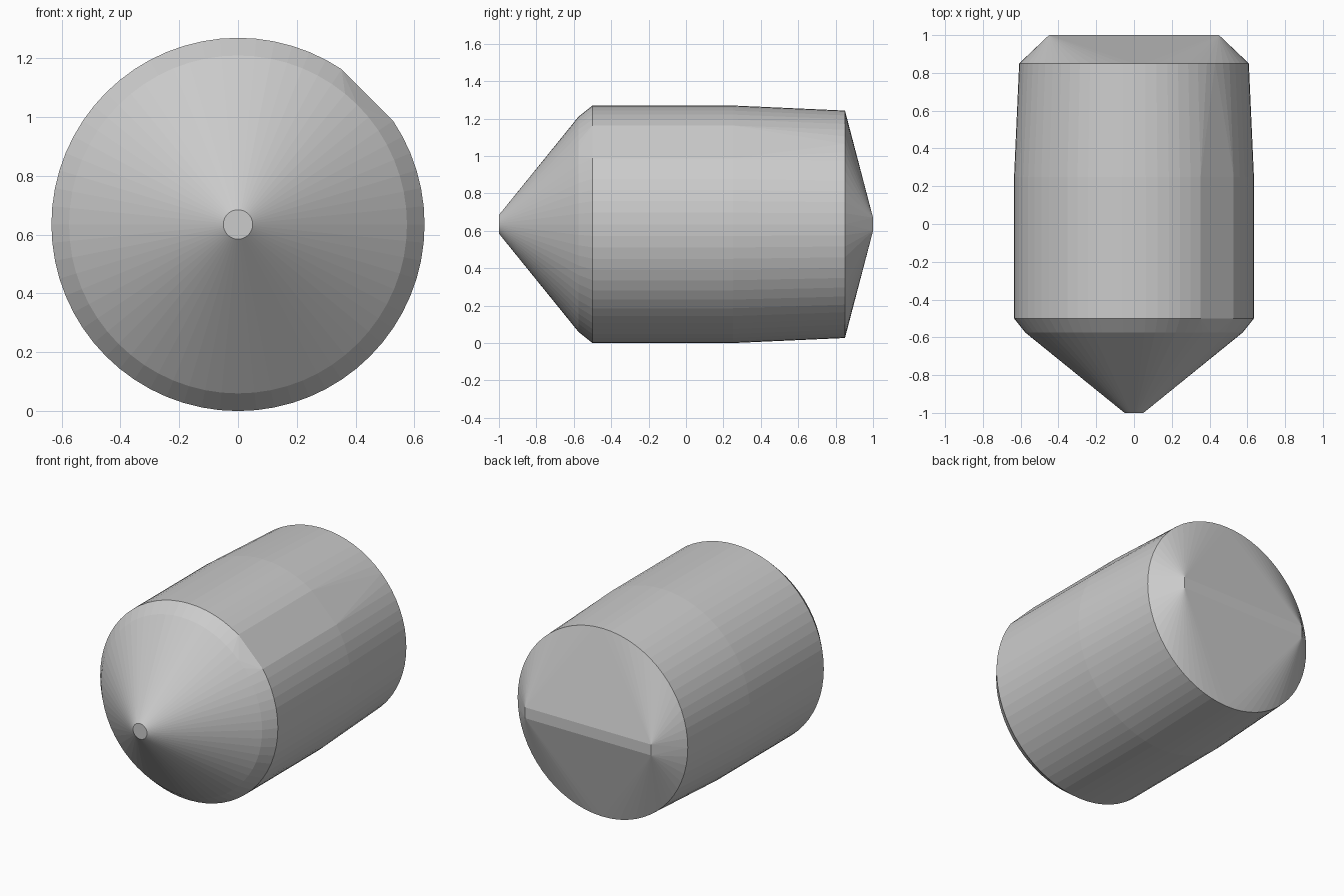
import bpy, bmesh, math
from mathutils import Vector

cube = bpy.data.objects.get("Cube")
if cube:
    bpy.data.objects.remove(cube, do_unlink=True)

SIDES = 64
RADIUS = 0.635
FLAT = range(7, 10)   # ring corners left out to form the long flat

bm = bmesh.new()


def add_ring(radius, y, skip=()):
    """Ring of points around the y axis, with optional corners left out."""
    for i in range(SIDES):
        if i not in skip:
            a = math.tau * i / SIDES
            bm.verts.new((radius * math.cos(a), y, RADIUS + radius * math.sin(a)))


# Pointed nose
add_ring(0.05, -1.0)
add_ring(0.575, -0.575)

# Barrel with one flat on its upper left side
add_ring(RADIUS, -0.5, FLAT)
add_ring(RADIUS, 0.25, FLAT)

# Slight taper to the rear rim
add_ring(0.608, 0.85)

# Narrow chisel ridge across the back
for x in (-0.45, 0.45):
    for z in (-0.035, 0.035):
        bm.verts.new(Vector((x, 1.0, RADIUS + z)))

# Skin the convex body and merge its coplanar panels
hull = bmesh.ops.convex_hull(bm, input=bm.verts[:])
loose = [v for v in bm.verts if not v.link_faces]
bmesh.ops.delete(bm, geom=loose, context='VERTS')
bmesh.ops.dissolve_limit(bm, angle_limit=math.radians(0.1),
                         verts=bm.verts[:], edges=bm.edges[:])
bmesh.ops.recalc_face_normals(bm, faces=bm.faces[:])

mesh = bpy.data.meshes.new("pointed_barrel")
bm.to_mesh(mesh)
bm.free()
body = bpy.data.objects.new("pointed_barrel", mesh)
bpy.context.collection.objects.link(body)
